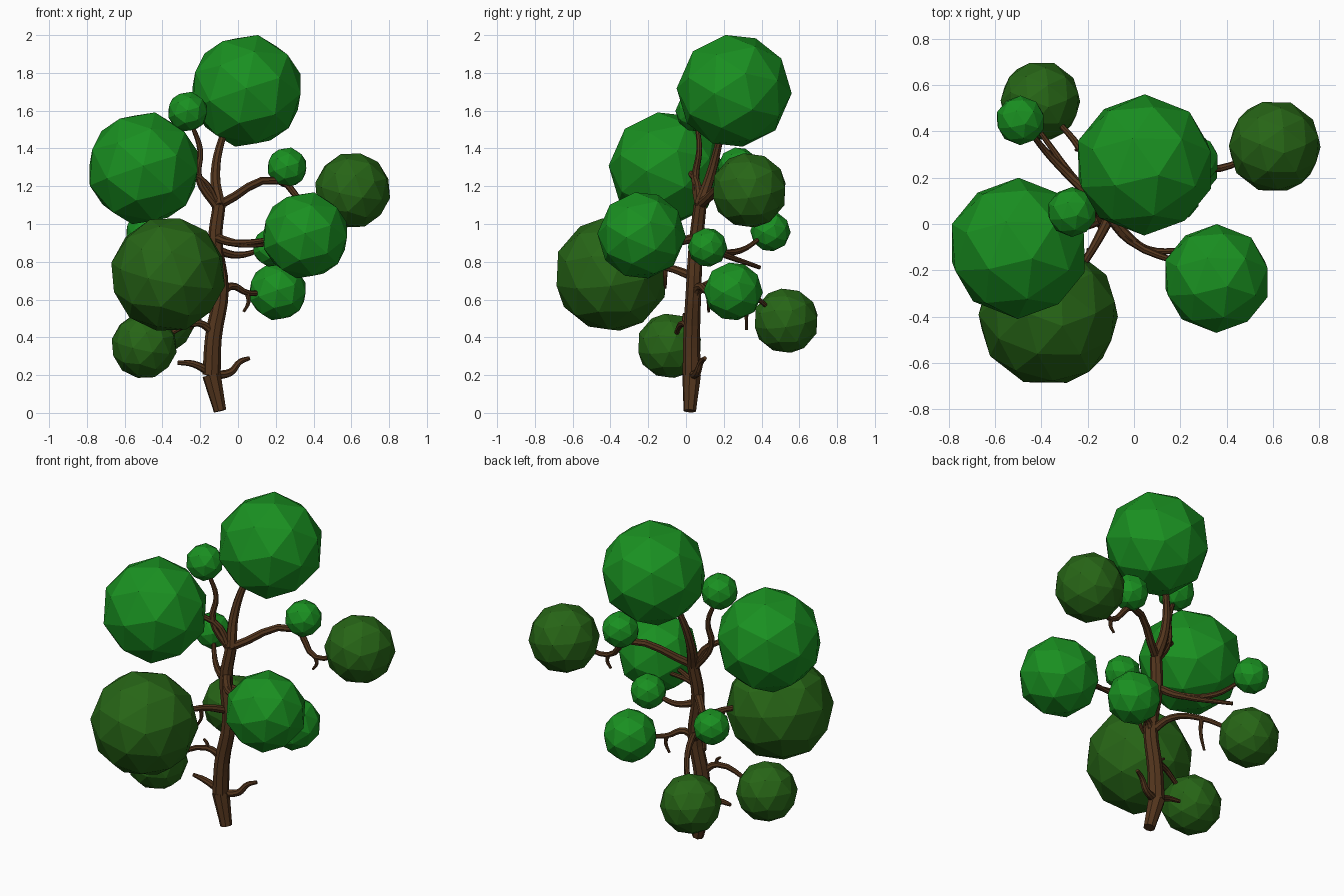
import bpy, bmesh
from mathutils import Vector

if "Cube" in bpy.data.objects:
    bpy.data.objects.remove(bpy.data.objects["Cube"])


def material(name, rgb):
    m = bpy.data.materials.new(name)
    m.diffuse_color = (*rgb, 1)
    m.use_nodes = True
    m.node_tree.nodes["Principled BSDF"].inputs["Base Color"].default_value = m.diffuse_color
    return m


bark = material("bark", (0.085, 0.035, 0.012))
bright = material("bright_leaf", (0.01, 0.28, 0.015))
dark = material("dark_leaf", (0.02, 0.13, 0.008))


def limb(name, pts, r0, r1):
    """Smoothly bending tube that tapers from r0 to r1."""
    cu = bpy.data.curves.new(name, 'CURVE')
    cu.dimensions = '3D'
    cu.bevel_depth = 1.0
    cu.bevel_resolution = 2
    cu.resolution_u = 4
    cu.use_fill_caps = True
    sp = cu.splines.new('BEZIER')
    sp.bezier_points.add(len(pts) - 1)
    for i, (bp, p) in enumerate(zip(sp.bezier_points, pts)):
        bp.co = p
        bp.handle_left_type = bp.handle_right_type = 'AUTO'
        bp.radius = r0 + (r1 - r0) * i / (len(pts) - 1)
    ob = bpy.data.objects.new(name, cu)
    bpy.context.collection.objects.link(ob)
    cu.materials.append(bark)
    bpy.ops.object.select_all(action='DESELECT')
    ob.select_set(True)
    bpy.context.view_layer.objects.active = ob
    bpy.ops.object.convert(target='MESH')
    bpy.ops.object.shade_flat()


def leaf_ball(name, x, y, z, r, fine=False):
    """Fine: dark 80-face icosphere. Coarse: bright 60-face ball. Returns its centre."""
    bm = bmesh.new()
    bmesh.ops.create_icosphere(bm, subdivisions=2 if fine else 1, radius=r)
    if not fine:
        pts = [v.co.copy() for v in bm.verts]
        pts += [f.calc_center_median().normalized() * r for f in bm.faces]
        bm.clear()
        for p in pts:
            bm.verts.new(p)
        bmesh.ops.convex_hull(bm, input=bm.verts[:])
    bmesh.ops.recalc_face_normals(bm, faces=bm.faces[:])
    me = bpy.data.meshes.new(name)
    bm.to_mesh(me)
    bm.free()
    me.materials.append(dark if fine else bright)
    ob = bpy.data.objects.new(name, me)
    ob.location = x, y, z
    ob.rotation_euler = 0.2, 0.15, 0.3
    bpy.context.collection.objects.link(ob)
    return Vector((x, y, z))


# Leaf clusters
leaf_ball("leaf_top", .045, .255, 1.705, .305)
leaf_ball("leaf_right_high", .26, .275, 1.3, .108)
left = leaf_ball("leaf_left", -.5, -.105, 1.295, .305)
right = leaf_ball("leaf_right", .356, -.235, .94, .235)
right_low = leaf_ball("leaf_right_low", .21, .25, .643, .157)
left_high = leaf_ball("leaf_left_high", -.267, .052, 1.595, .108)
back_left = leaf_ball("leaf_back_left", -.49, .447, .96, .107)
middle = leaf_ball("leaf_middle", .18, .114, .876, .105)
front_left = leaf_ball("leaf_front_left", -.37, -.395, .733, .307, True)
far_right = leaf_ball("leaf_far_right", .607, .335, 1.178, .202, True)
low_left = leaf_ball("leaf_low_left", -.497, -.087, .355, .175, True)
back_low = leaf_ball("leaf_back_low", -.404, .53, .488, .175, True)

# Trunk, with a flared lower part and a thinner leader into the crown
trunk = [Vector(p) for p in ((-.095, .02, .01), (-.14, .03, .2), (-.13, .03, .4),
                             (-.09, .04, .65), (-.12, .055, .92), (-.1, .075, 1.1))]
leader = [trunk[-1], (-.12, .13, 1.26), (-.085, .18, 1.45), (-.02, .22, 1.6)]
limb("root", trunk[:2], .034, .05)
limb("trunk", trunk[1:], .048, .034)
limb("leader", leader, .034, .012)


def on_trunk(z):
    for a, b in zip(trunk, trunk[1:]):
        if a.z <= z <= b.z:
            return a.lerp(b, (z - a.z) / (b.z - a.z))


def branch(name, z, mids, leaf=None, drop=0):
    """Branch leaving the trunk at height z, ending in a leaf cluster, with a twig hanging off."""
    pts = [on_trunk(z)] + [Vector(p) for p in mids]
    knee = pts[-1].copy()
    if leaf:
        pts.append(knee.lerp(leaf, .7))
    limb(name, pts, .025, .011)
    if drop:
        tip = knee + Vector((-.02, 0, -drop))
        limb(name + "_twig", [knee, knee.lerp(tip, .5) + Vector((.015, 0, 0)), tip], .014, .007)


branch("branch_far_right", 1.1, [(.22, .25, 1.23), (.37, .24, 1.1)], far_right, .08)
branch("branch_left_high", 1.08, [(-.21, .05, 1.25), (-.2, .07, 1.39)], left_high)
branch("branch_left", 1.08, [(-.2, .05, 1.24)], left)
branch("branch_front_left", .72, [(-.18, -.11, .77)], front_left, .11)
branch("branch_low_left", .42, [(-.21, -.01, .475)], low_left, -.05)
branch("branch_right_low", .6, [(-.04, .07, .67), (.05, .12, .635)], right_low, .1)
branch("branch_right_a", .93, [(-.02, -.06, .9), (.06, -.11, .89), (.21, -.115, .9)])
branch("branch_right_b", .93, [(-.02, -.07, .9)], right)
branch("branch_middle", .86, [(0, .09, .835)], middle)
branch("branch_back_left", .92, [(-.22, .15, .86), (-.36, .29, .86)], back_left)
branch("branch_back_left_fork", .92, [(-.22, .15, .86), (-.4, .39, .77)])
branch("branch_back", .63, [(-.15, .15, .69), (-.23, .32, .64)], back_low, .2)
branch("twig_right", .2, [(-.04, .06, .215), (.01, .08, .27), (.06, .1, .29)])
branch("twig_left", .21, [(-.32, .02, .265), (-.24, .01, .26)][::-1], None, 0)
